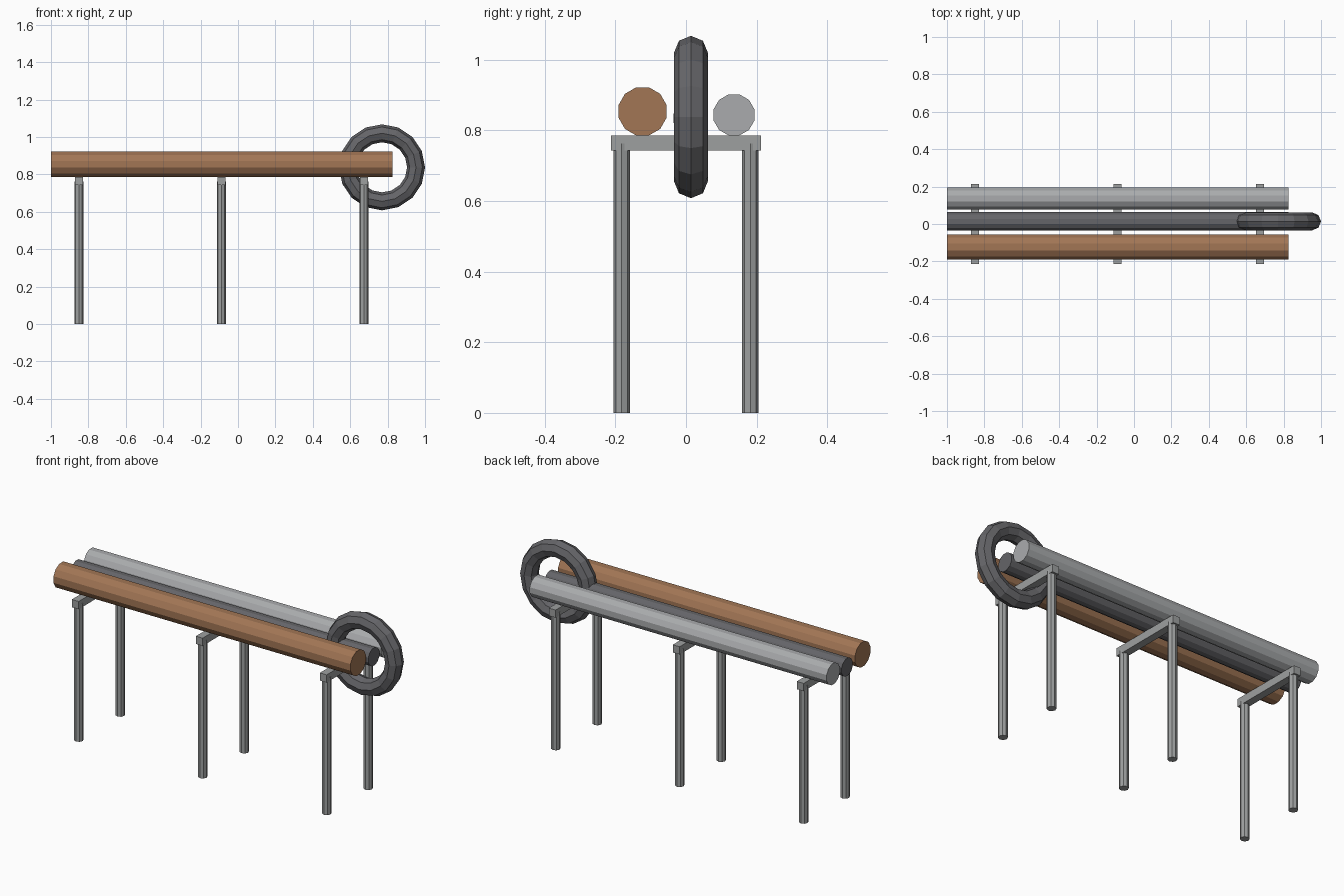
import bpy
import math

if "Cube" in bpy.data.objects:
    bpy.data.objects.remove(bpy.data.objects["Cube"])


def material(name, rgb):
    m = bpy.data.materials.new(name)
    m.use_nodes = True
    colour = (*rgb, 1)
    m.diffuse_color = colour
    m.node_tree.nodes["Principled BSDF"].inputs["Base Color"].default_value = colour
    return m


copper = material("copper brown", (0.36, 0.18, 0.09))
silver = material("light grey metal", (0.40, 0.41, 0.42))
iron = material("dark grey iron", (0.13, 0.13, 0.14))
steel = material("support grey", (0.34, 0.35, 0.35))


def finish(name, mat):
    obj = bpy.context.object
    obj.name = name
    obj.data.materials.append(mat)
    return obj


# Long pipes resting side by side on the supports
START, END, REST = -1.0, 0.825, 0.786


def pipe(name, y, radius, mat):
    bpy.ops.mesh.primitive_cylinder_add(
        vertices=12, radius=radius / math.cos(math.pi / 12), depth=END - START,
        location=((START + END) / 2, y, REST + radius),
        rotation=(math.pi / 12, math.pi / 2, 0))
    obj = finish(name, mat)
    # Turn the section so that a flat side faces down
    obj.rotation_euler = (0, math.pi / 2, 0)
    bpy.ops.object.transform_apply(location=False, rotation=True)
    obj.rotation_euler.x = math.pi / 12


pipe("copper_pipe", -0.123, 0.068, copper)
pipe("iron_pipe", 0.014, 0.049, iron)
pipe("silver_pipe", 0.136, 0.058, silver)

# Valve wheel around the end of the middle pipe
bpy.ops.mesh.primitive_torus_add(
    major_segments=16, minor_segments=8, major_radius=0.182, minor_radius=0.048,
    location=(0.77, 0.014, 0.838), rotation=(math.pi / 2, 0, 0))
finish("valve_wheel", iron)

# Three trestles: a crossbar on two legs
for i, x in enumerate((-0.851, -0.089, 0.673)):
    bpy.ops.mesh.primitive_cube_add(size=1, location=(x, 0, 0.7645))
    finish(f"crossbar_{i + 1}", steel).scale = (0.042, 0.426, 0.043)
    for side, y in (("front", -0.182), ("back", 0.182)):
        bpy.ops.mesh.primitive_cylinder_add(
            vertices=8, radius=0.024, depth=0.763, location=(x, y, 0.3815))
        finish(f"{side}_leg_{i + 1}", steel)
